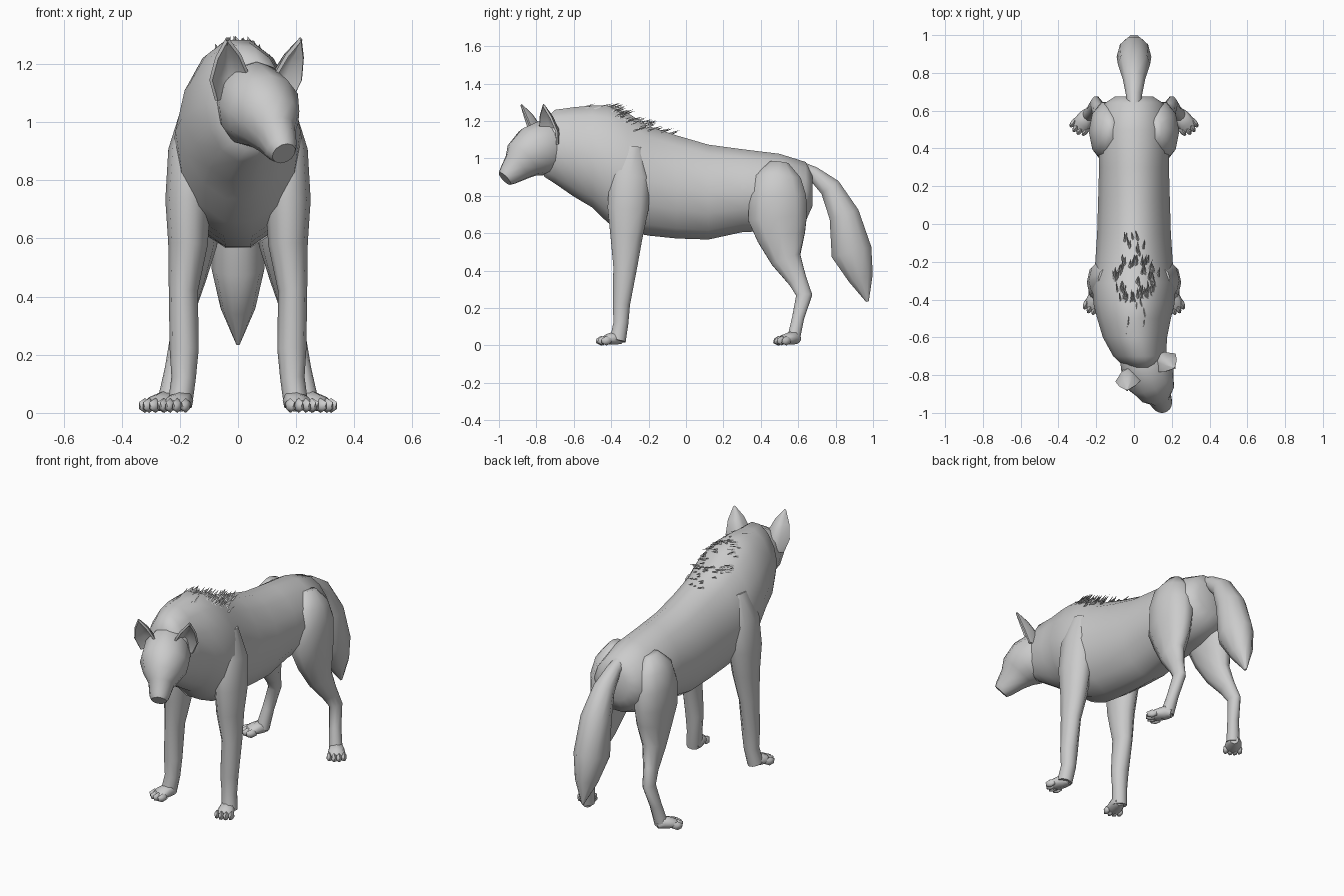
import bpy, bmesh, math, random
from mathutils import Vector, Matrix
from mathutils.bvhtree import BVHTree

if "Cube" in bpy.data.objects:
    bpy.data.objects.remove(bpy.data.objects["Cube"])

fur = bpy.data.materials.new("light_grey_fur")
fur.use_nodes = True
GREY = (0.6, 0.6, 0.6, 1)
fur.diffuse_color = GREY
fur.node_tree.nodes["Principled BSDF"].inputs["Base Color"].default_value = GREY


def make(name, bm, mirror=False, angle=60, matrix=None):
    """Turn a bmesh into a finished, shaded object."""
    if matrix:
        bm.transform(matrix)
    bmesh.ops.recalc_face_normals(bm, faces=bm.faces)
    mesh = bpy.data.meshes.new(name)
    bm.to_mesh(mesh)
    bm.free()
    mesh.materials.append(fur)
    ob = bpy.data.objects.new(name, mesh)
    bpy.context.collection.objects.link(ob)
    if mirror:
        ob.modifiers.new("Mirror", "MIRROR")
    bpy.ops.object.select_all(action="DESELECT")
    ob.select_set(True)
    bpy.context.view_layer.objects.active = ob
    bpy.ops.object.shade_smooth_by_angle(angle=math.radians(angle))


def loft(bm, rings, sides=12, axis=None, taper=0.0):
    """Skin elliptical rings (x, y, z, half width, half depth) along a path."""
    loops = []
    for i, (x, y, z, a, b) in enumerate(rings):
        before, after = rings[max(i - 1, 0)], rings[min(i + 1, len(rings) - 1)]
        t = axis or (Vector(after[:3]) - Vector(before[:3])).normalized()
        u = (Vector((1, 0, 0)) - t * t.x).normalized()
        v = t.cross(u)
        loop = []
        for k in range(sides):
            ang = math.tau * k / sides
            c, s = math.cos(ang), math.sin(ang)
            wide = a * c * (1 - taper * max(s, 0))
            loop.append(bm.verts.new(Vector((x, y, z)) + u * wide + v * b * s))
        loops.append(loop)
    for p, q in zip(loops, loops[1:]):
        for k in range(sides):
            n = (k + 1) % sides
            bm.faces.new((p[k], p[n], q[n], q[k]))
    bm.faces.new(loops[0])
    bm.faces.new(loops[-1])


# Torso and neck: y, top, bottom, half width, sideways shift
profile = [(.675, .92, .74, .1, 0), (.64, .985, .66, .155, 0), (.5, 1.03, .61, .19, 0),
           (.3, 1.055, .6, .185, 0), (.12, 1.08, .56, .19, 0), (-.05, 1.13, .565, .195, 0),
           (-.2, 1.18, .58, .205, 0), (-.31, 1.25, .6, .222, 0), (-.42, 1.29, .65, .215, 0),
           (-.5, 1.29, .73, .195, 0), (-.6, 1.28, .79, .17, .005), (-.7, 1.265, .86, .14, .03),
           (-.76, 1.21, .9, .1, .05)]
bm = bmesh.new()
loft(bm, [(s, y, (t + b) / 2, w, (t - b) / 2) for y, t, b, w, s in profile],
     14, Vector((0, -1, 0)), .12)
surface = BVHTree.FromBMesh(bm)
make("torso_and_neck", bm)

# Head, turned to the animal's left
turn = Matrix.Translation((.07, -.78, 0)) @ Matrix.Rotation(math.radians(25), 4, "Z")
bm = bmesh.new()
loft(bm, [(0, .2, 1.07, .06, .08), (0, .13, 1.07, .1, .13), (0, .04, 1.06, .13, .15),
          (0, -.045, 1.035, .133, .138), (0, -.1, .995, .105, .115), (0, -.135, .955, .07, .087),
          (0, -.19, .908, .055, .058), (0, -.208, .892, .042, .045)], 12)
make("head", bm, matrix=turn)

# Cupped ears
for side, label in ((1, "left"), (-1, "right")):
    bm = bmesh.new()
    base, tip = Vector((.095, .02, 1.08)), Vector((.14, -.045, 1.29))
    across = Vector((.92, .35, -.12)).normalized()
    back = Vector((-.35, .92, .1)).normalized()
    rows = []
    for t, half in ((0, .055), (.35, .07), (.7, .045), (1, .004)):
        mid = base.lerp(tip, t)
        rows.append([bm.verts.new(mid + across * half * u + back * half * .9 * (1 - u * u))
                     for u in (-1, -.5, 0, .5, 1)])
    for p, q in zip(rows, rows[1:]):
        for k in range(4):
            bm.faces.new((p[k], p[k + 1], q[k + 1], q[k]))
    bmesh.ops.recalc_face_normals(bm, faces=bm.faces)
    bmesh.ops.solidify(bm, geom=bm.faces[:], thickness=.012)
    make(label + "_ear", bm, matrix=turn @ Matrix.Scale(side, 4, (1, 0, 0)), angle=50)

# Legs
bm = bmesh.new()
loft(bm, [(.14, -.29, 1.06, .05, .06), (.16, -.3, .9, .08, .115), (.172, -.31, .73, .078, .115),
          (.172, -.318, .58, .068, .09), (.188, -.325, .42, .05, .067),
          (.185, -.345, .22, .05, .048), (.187, -.348, .12, .042, .042),
          (.2, -.365, .025, .042, .045)], 10)
make("front_legs", bm, mirror=True)

bm = bmesh.new()
loft(bm, [(.12, .5, .98, .03, .05), (.13, .49, .9, .085, .13), (.14, .49, .8, .1, .16),
          (.145, .49, .68, .092, .165), (.15, .51, .58, .078, .135), (.165, .535, .46, .055, .085),
          (.185, .595, .35, .037, .053), (.2, .632, .27, .032, .045), (.22, .6, .15, .032, .034),
          (.24, .575, .035, .038, .036)], 10)
make("hind_legs", bm, mirror=True)


# Paws with four toes
def paw(name, x, y, yaw):
    bm = bmesh.new()
    loft(bm, [(0, .035, .03, .025, .022), (0, 0, .042, .042, .038), (0, -.05, .034, .048, .028),
              (0, -.08, .025, .045, .018)], 8)
    for i in range(4):
        off = i - 1.5
        place = Matrix.Translation((off * .026, -.088 + abs(off) * .012, .025))
        place = place @ Matrix.Diagonal((.017, .034, .026, 1))
        bmesh.ops.create_icosphere(bm, subdivisions=1, radius=1, matrix=place)
    for v in bm.verts:
        v.co.z = max(v.co.z, 0)
    spin = Matrix.Rotation(math.radians(yaw), 4, "Z")
    make(name, bm, mirror=True, matrix=Matrix.Translation((x, y, 0)) @ spin)


paw("front_paws", .193, -.372, 20)
paw("hind_paws", .248, .572, 35)

# Bushy tail
bm = bmesh.new()
loft(bm, [(0, .6, .95, .035, .04), (0, .68, .92, .042, .04), (0, .77, .845, .06, .06),
          (0, .845, .7, .085, .085), (0, .885, .5, .092, .115), (0, .935, .36, .06, .07),
          (0, .97, .235, .006, .008)], 10)
make("tail", bm)

# Ragged mane of backswept tufts over the shoulders
random.seed(4)
bm = bmesh.new()
for i in range(95):
    if i < 70:  # ring around the withers
        ang = random.uniform(0, math.tau)
        x, y = .1 * math.cos(ang), -.31 + .1 * math.sin(ang)
        x, y = x + random.gauss(0, .012), y + random.gauss(0, .015)
    else:       # stray tufts along the crest
        x, y = random.uniform(-.06, .06), random.uniform(-.58, -.08)
    root = surface.ray_cast(Vector((x, y, 2)), Vector((0, 0, -1)))[0]
    lean = Vector((random.uniform(-.3, .3), 1.1, .45)).normalized()
    size = random.uniform(.04, .07)
    side = Vector((.009, random.uniform(-.006, .006), 0))
    root = root - Vector((0, 0, .008))
    a, b = bm.verts.new(root - side), bm.verts.new(root + side)
    c = bm.verts.new(root - lean * .012 + Vector((0, 0, .01)))
    d = bm.verts.new(root + lean * size)
    for tri in ((a, b, d), (b, c, d), (c, a, d), (a, c, b)):
        bm.faces.new(tri)
make("mane_tufts", bm, angle=20)
